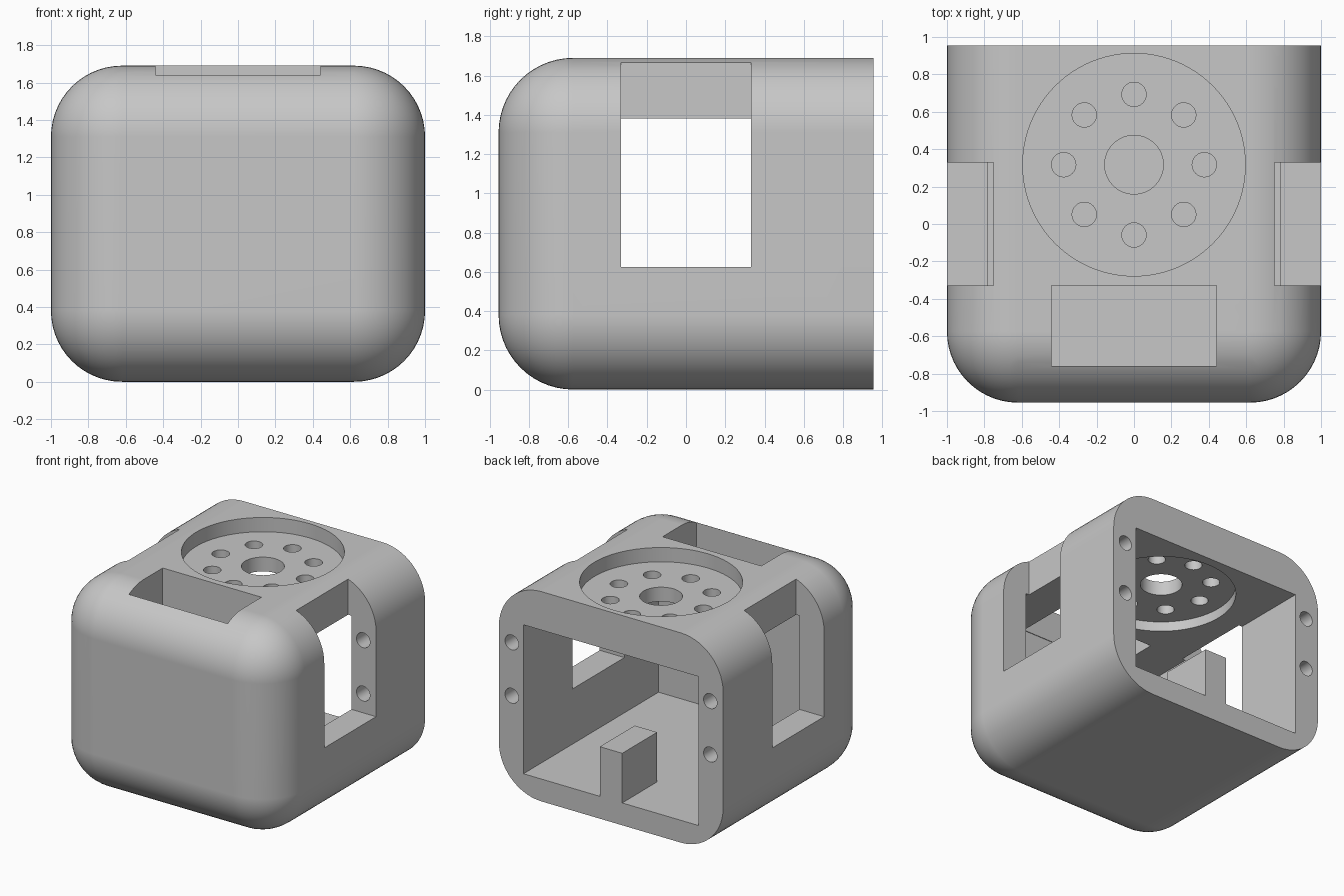
import bpy, bmesh, math
from mathutils import Matrix, Vector

cube = bpy.data.objects.get("Cube")
if cube:
    bpy.data.objects.remove(cube, do_unlink=True)

# Dimensions
W, D, H = 1.0, 0.955, 1.69          # half width, half depth, height
RADIUS = 0.38
FLOOR, CEILING = 0.18, 1.38
SLOT = 0.33                          # half depth of the side slots
HUB_Y = 0.317                        # centre of the round plate

grey = bpy.data.materials.new("light grey plastic")
grey.use_nodes = True
colour = (0.57, 0.57, 0.57, 1)
grey.diffuse_color = colour
grey.node_tree.nodes["Principled BSDF"].inputs["Base Color"].default_value = colour


def finish(bm, name):
    bmesh.ops.recalc_face_normals(bm, faces=bm.faces)
    mesh = bpy.data.meshes.new(name)
    bm.to_mesh(mesh)
    bm.free()
    mesh.materials.append(grey)
    obj = bpy.data.objects.new(name, mesh)
    bpy.context.collection.objects.link(obj)
    return obj


def box_mesh(x, y, z):
    """Box from three (low, high) ranges."""
    bm = bmesh.new()
    size = [r[1] - r[0] for r in (x, y, z)]
    centre = Vector([(r[0] + r[1]) / 2 for r in (x, y, z)])
    bmesh.ops.create_cube(bm, size=1, matrix=Matrix.Translation(centre) @ Matrix.Diagonal((*size, 1)))
    return bm


def box(name, x, y, z):
    return finish(box_mesh(x, y, z), name)


def rod(name, start, end, radius, sides=32):
    """Cylinder between two points."""
    a, b = Vector(start), Vector(end)
    turn = (b - a).to_track_quat('Z', 'Y').to_matrix().to_4x4()
    bm = bmesh.new()
    bmesh.ops.create_cone(bm, cap_ends=True, segments=sides, radius1=radius, radius2=radius,
                          depth=(b - a).length, matrix=Matrix.Translation((a + b) / 2) @ turn)
    return finish(bm, name)


def activate(obj):
    bpy.ops.object.select_all(action='DESELECT')
    obj.select_set(True)
    bpy.context.view_layer.objects.active = obj


def combine(obj, tool, operation='DIFFERENCE'):
    """Apply a boolean and discard its tool."""
    activate(obj)
    mod = obj.modifiers.new("boolean", 'BOOLEAN')
    mod.operation, mod.solver, mod.object = operation, 'EXACT', tool
    bpy.ops.object.modifier_apply(modifier=mod.name)
    bpy.data.objects.remove(tool, do_unlink=True)


# Housing shell: rounded on every edge except around the open back
bm = box_mesh((-W, W), (-D, D), (0, H))
edges = [e for e in bm.edges if not all(v.co.y > 0 for v in e.verts)]
bmesh.ops.bevel(bm, geom=edges, offset=RADIUS, offset_type='OFFSET', segments=14,
                profile=0.5, affect='EDGES', clamp_overlap=False)
bmesh.ops.remove_doubles(bm, verts=bm.verts, dist=0.0001)
# Trim flush at the back plane
housing = finish(bm, "housing")

# Cavity open at the back
combine(housing, box("cavity", (-0.78, 0.78), (-0.765, 1.2), (FLOOR, CEILING)))

# Side slots and the screw holes running into them from the back
for side in (-1, 1):
    x = sorted((side * 0.75, side * 1.2))
    combine(housing, box("side_slot", x, (-SLOT, SLOT), (0.625, 2)))
    for z in (0.78, 1.21):
        combine(housing, rod("screw_hole", (side * 0.885, 0.2, z), (side * 0.885, 1.2, z), 0.06))

# Rectangular opening in the top
combine(housing, box("top_opening", (-0.44, 0.44), (-0.76, -SLOT), (1.2, 2)))

# Round plate: recessed above and below, centre bore and ring of holes
combine(housing, rod("upper_recess", (0, HUB_Y, 1.575), (0, HUB_Y, 2), 0.595, 96))
combine(housing, rod("lower_recess", (0, HUB_Y, 1.2), (0, HUB_Y, 1.46), 0.56, 96))
combine(housing, rod("centre_bore", (0, HUB_Y, 1.3), (0, HUB_Y, 1.8), 0.157, 48))
for i in range(8):
    a = i * math.pi / 4
    x, y = 0.376 * math.cos(a), HUB_Y + 0.376 * math.sin(a)
    combine(housing, rod("ring_hole", (x, y, 1.3), (x, y, 1.8), 0.065))

# Post standing on the cavity floor at the back
combine(housing, box("post", (-0.1, 0.1), (0.51, D), (0.1, 0.58)), 'UNION')

# Smooth rounds, flat planes
activate(housing)
bpy.ops.object.shade_smooth_by_angle(angle=math.radians(30))
weighted = housing.modifiers.new("weighted normals", 'WEIGHTED_NORMAL')
weighted.keep_sharp = True
